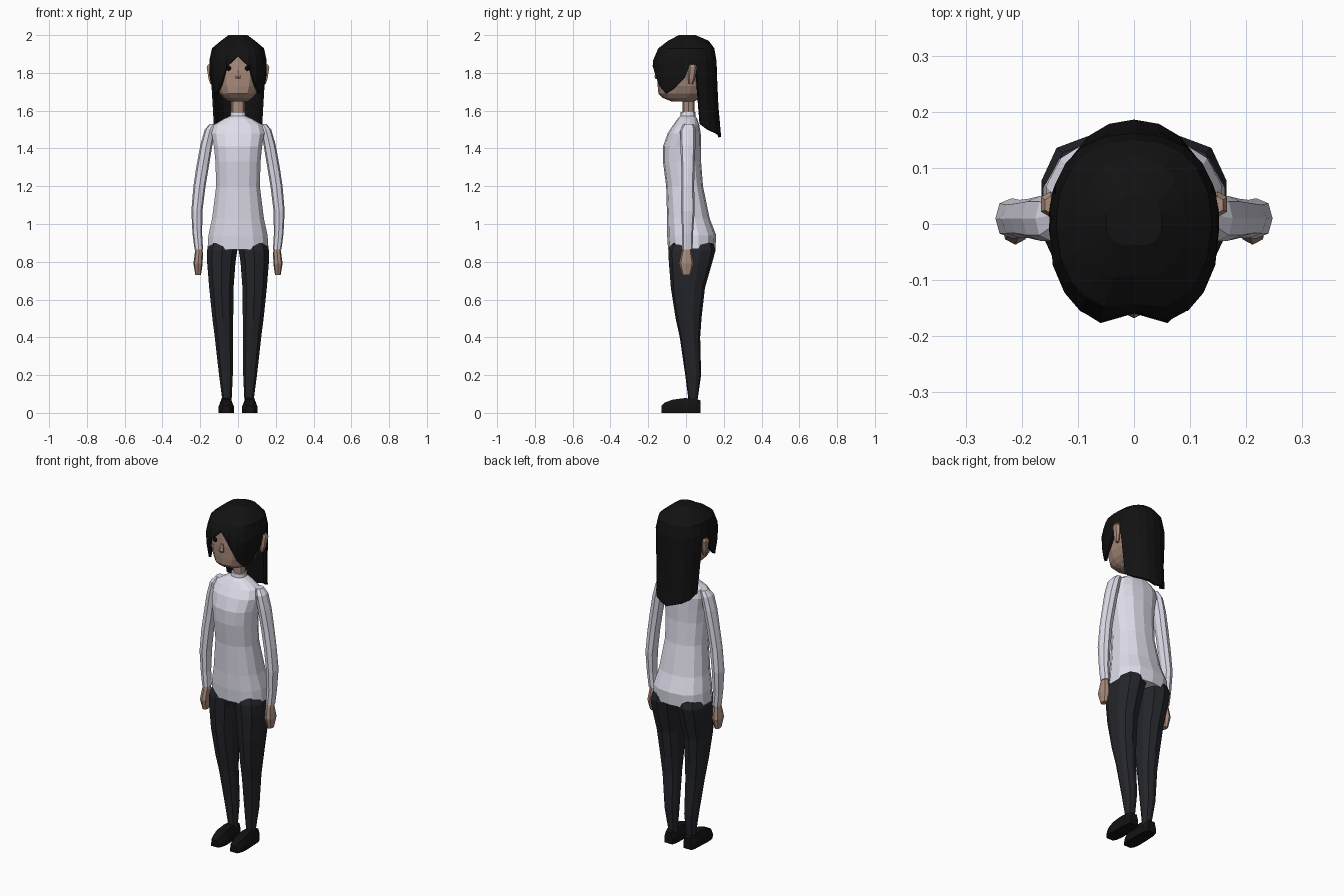
import bpy, bmesh
from math import sin, cos, pi, radians


def material(name, r, g, b):
    m = bpy.data.materials.new(name)
    m.diffuse_color = (r, g, b, 1)
    return m


SKIN = material("skin", .40, .26, .20)
SHIRT = material("shirt", .73, .72, .82)
CLOTH = material("trousers", .018, .019, .024)
BLACK = material("black", .006, .006, .006)


def finish(name, bm, mat, mirror=False):
    bmesh.ops.recalc_face_normals(bm, faces=bm.faces)
    me = bpy.data.meshes.new(name)
    bm.to_mesh(me)
    bm.free()
    me.materials.append(mat)
    ob = bpy.data.objects.new(name, me)
    bpy.context.collection.objects.link(ob)
    if mirror:
        ob.modifiers.new("Mirror", 'MIRROR')
    return ob


def spow(v, e):
    return (1 if v >= 0 else -1) * abs(v) ** e


def skin_rings(name, rings, mat, mirror=False):
    """Bridge closed rings of points and cap both ends."""
    bm = bmesh.new()
    vs = [[bm.verts.new(p) for p in r] for r in rings]
    n = len(vs[0])
    for a, b in zip(vs, vs[1:]):
        for i in range(n):
            j = (i + 1) % n
            bm.faces.new((a[i], a[j], b[j], b[i]))
    bm.faces.new(vs[0])
    bm.faces.new(vs[-1])
    return finish(name, bm, mat, mirror)


def loft(name, sections, mat, n=8, expo=2.4, mirror=False):
    """Horizontal super-elliptic sections given as (z, x0, x1, y0, y1)."""
    rings = []
    for z, x0, x1, y0, y1 in sections:
        rings.append([((x0 + x1) / 2 + (x1 - x0) / 2 * spow(sin(2 * pi * k / n), 2 / expo),
                       (y0 + y1) / 2 - (y1 - y0) / 2 * spow(cos(2 * pi * k / n), 2 / expo), z)
                      for k in range(n)])
    return skin_rings(name, rings, mat, mirror)


def sym(rows):
    return [(z, -x, x, y0, y1) for z, x, y0, y1 in rows]


# Shirt body with collar
loft("shirt_body", sym([
    (.865, .165, -.095, .155), (.94, .160, -.100, .160), (1.03, .140, -.100, .125),
    (1.20, .118, -.105, .090), (1.33, .122, -.122, .080), (1.41, .130, -.122, .080),
    (1.48, .143, -.097, .078), (1.525, .130, -.067, .070), (1.555, .080, -.046, .060),
    (1.572, .042, -.030, .050), (1.592, .040, -.028, .050)]), SHIRT, 14)

# Sleeves and hands
loft("sleeve", [
    (1.53, .110, .150, -.010, .040), (1.50, .120, .176, -.030, .050),
    (1.42, .135, .199, -.030, .050), (1.30, .155, .221, -.025, .045),
    (1.20, .172, .236, -.025, .043), (1.07, .188, .247, -.026, .046),
    (.95, .190, .241, -.020, .037), (.865, .185, .230, -.020, .035)], SHIRT, mirror=True)
loft("hand", [
    (.88, .193, .222, -.012, .026), (.85, .186, .228, -.024, .030),
    (.79, .187, .236, -.037, .042), (.73, .196, .226, -.020, .025)], SKIN, mirror=True)

# Trouser legs
loft("trouser_leg", [
    (.90, .000, .155, -.080, .145), (.86, .000, .168, -.094, .156),
    (.80, .010, .167, -.091, .140), (.66, .021, .155, -.080, .100),
    (.50, .023, .138, -.055, .082), (.40, .024, .125, -.033, .075),
    (.20, .026, .102, -.004, .080), (.06, .033, .083, .014, .060)], CLOTH, 10, mirror=True)

# Shoes, sections along y: (y, height, half width)
skin_rings("shoe", [
    [(.062 + a * w, y, c * h) for a, c in
     ((-1, 0), (-1, .5), (-.65, 1), (.65, 1), (1, .5), (1, 0))]
    for y, h, w in ((.077, .066, .026), (.05, .076, .034), (-.01, .078, .037),
                    (-.07, .070, .040), (-.11, .056, .034), (-.13, .038, .022))],
    BLACK, mirror=True)

# Neck, head, ears, nose
loft("neck", sym([(1.55, .036, -.018, .045), (1.69, .036, -.018, .045)]), SKIN)
loft("head", sym([
    (1.648, .050, -.075, .040), (1.668, .078, -.124, .080), (1.69, .098, -.146, .110),
    (1.73, .116, -.150, .130), (1.80, .132, -.152, .140), (1.89, .130, -.148, .138),
    (1.94, .090, -.090, .100)]), SKIN, 14)
loft("ear", [
    (1.74, .130, .148, .015, .035), (1.77, .130, .158, .010, .048),
    (1.83, .130, .168, .012, .058), (1.845, .135, .160, .018, .050)], SKIN, 6, mirror=True)
loft("nose", sym([(1.767, .015, -.160, -.135), (1.778, .016, -.168, -.135),
                  (1.815, .010, -.157, -.135)]), SKIN, 6)

# Eyes
bm = bmesh.new()
bmesh.ops.create_icosphere(bm, subdivisions=1, radius=.016)
bmesh.ops.translate(bm, verts=bm.verts, vec=(.05, -.142, 1.825))
finish("eye", bm, BLACK, True)

# Hair: silhouette by height (z, half width, front y, back y)
SHAPE = [(2.0, .05, -.04, .05), (1.97, .09, -.10, .12), (1.93, .138, -.155, .15),
         (1.86, .153, -.187, .162), (1.78, .150, -.185, .165), (1.70, .142, -.165, .165),
         (1.45, .135, -.15, .187)]
# Lower hair edge from parting (0) round to the nape (180): (angle, z)
EDGE = [(0, 1.89), (20, 1.835), (36, 1.735), (52, 1.69), (70, 1.715), (88, 1.77),
        (95, 1.84), (107, 1.83), (112, 1.53), (128, 1.50), (146, 1.485), (164, 1.475), (180, 1.46)]


def hair_point(angle, z):
    for a, b in zip(SHAPE, SHAPE[1:]):
        if z >= b[0] - 1e-6:
            t = (a[0] - z) / (a[0] - b[0])
            rx, f, k = (a[i] + (b[i] - a[i]) * t for i in (1, 2, 3))
            break
    s, c = sin(radians(angle)), cos(radians(angle))
    e = 2 / 2.3
    y = (f if c > 0 else k) * abs(c) ** e
    if angle == 0:
        y *= .92
    return (rx * spow(s, e), y, z)


columns = EDGE + [(-a, z) for a, z in EDGE[-2:0:-1]]
bm = bmesh.new()
grid = []
for ang, low in columns:
    zs = [2.0, 1.97, 1.93] + [1.93 + (low - 1.93) * t for t in (.15, .35, .65, 1)]
    grid.append([bm.verts.new(hair_point(ang, z)) for z in zs])
bm.faces.new([col[0] for col in grid])
for a, b in zip(grid, grid[1:] + grid[:1]):
    for i in range(len(a) - 1):
        bm.faces.new((a[i], a[i + 1], b[i + 1], b[i]))
hair = finish("hair", bm, BLACK)
thick = hair.modifiers.new("Thickness", 'SOLIDIFY')
thick.thickness = .014
thick.offset = -1
